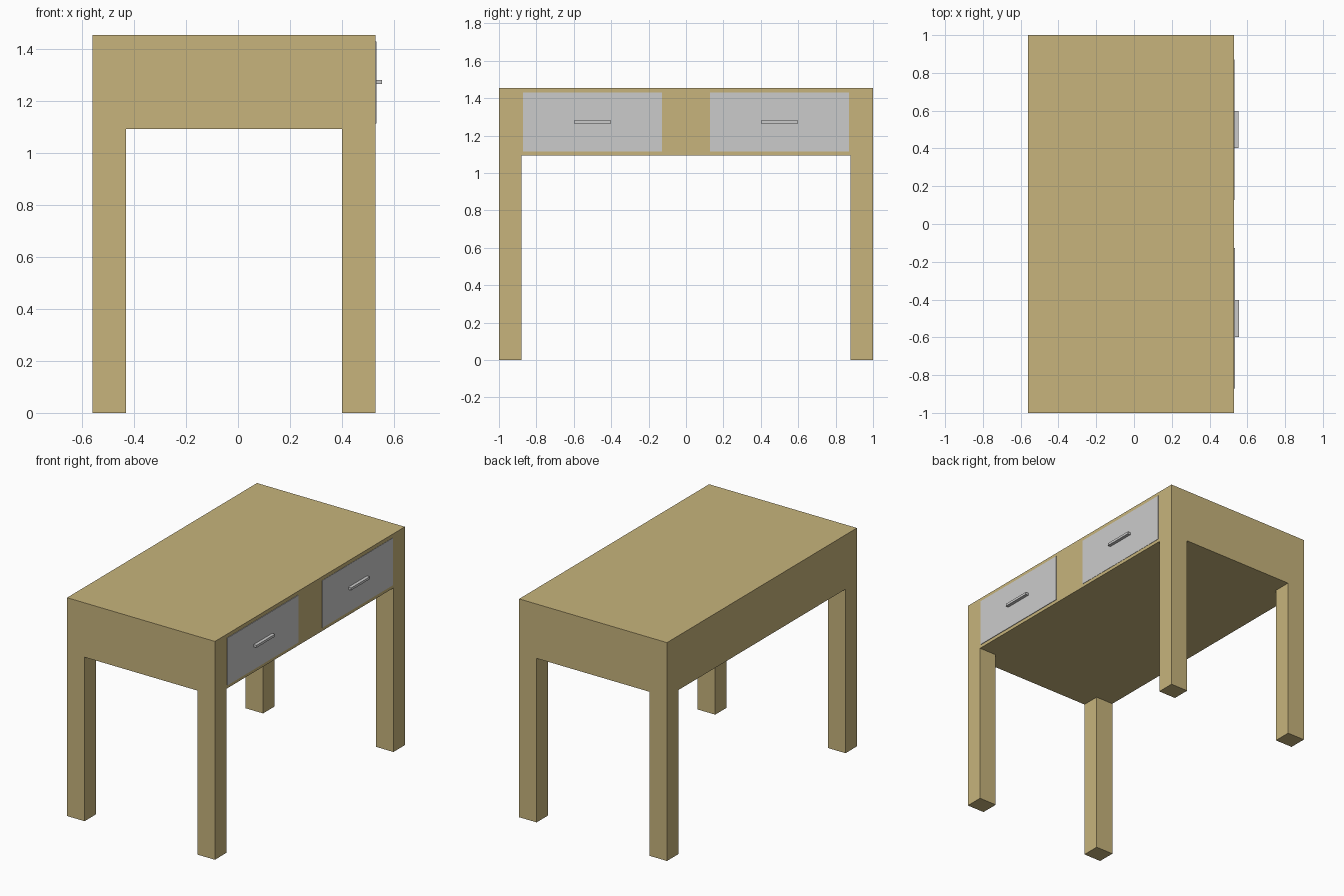
import bpy, bmesh
from mathutils import Vector, Matrix

if "Cube" in bpy.data.objects:
    bpy.data.objects.remove(bpy.data.objects["Cube"])

X0, X1, Y = -0.56, 0.53, 1.0
Z0, Z1 = 1.093, 1.455
LEG_X, LEG_Y = 0.129, 0.12

wood = bpy.data.materials.new("wood")
wood.diffuse_color = (0.57, 0.455, 0.2, 1)
wood.use_nodes = True
wood.node_tree.nodes["Principled BSDF"].inputs["Base Color"].default_value = wood.diffuse_color


def box_mesh(bm, lo, hi):
    lo, hi = Vector(lo), Vector(hi)
    bmesh.ops.create_cube(bm, size=1, matrix=Matrix.Translation((lo + hi) / 2)
                          @ Matrix.Diagonal((*(hi - lo), 1)))


def finish(bm, name, mat=None):
    mesh = bpy.data.meshes.new(name)
    bm.to_mesh(mesh)
    bm.free()
    ob = bpy.data.objects.new(name, mesh)
    bpy.context.collection.objects.link(ob)
    if mat:
        mesh.materials.append(mat)
    return ob


def box(name, lo, hi):
    bm = bmesh.new()
    box_mesh(bm, lo, hi)
    return finish(bm, name)


# Desk body: one slab, corners of the underside drawn down into legs
bm = bmesh.new()
box_mesh(bm, (X0, -Y, Z0), (X1, Y, Z1))
for co, no in (((X0 + LEG_X, 0, 0), (1, 0, 0)), ((X1 - LEG_X, 0, 0), (1, 0, 0)),
               ((0, LEG_Y - Y, 0), (0, 1, 0)), ((0, Y - LEG_Y, 0), (0, 1, 0))):
    bmesh.ops.bisect_plane(bm, geom=bm.verts[:] + bm.edges[:] + bm.faces[:],
                           plane_co=co, plane_no=no)
bm.normal_update()
corners = []
for f in bm.faces:
    c = f.calc_center_median()
    if f.normal.z < -0.9 and abs(c.y) > Y - LEG_Y and not X0 + LEG_X < c.x < X1 - LEG_X:
        corners.append(f)
for f in corners:
    ext = bmesh.ops.extrude_discrete_faces(bm, faces=[f])["faces"][0]
    for v in ext.verts:
        v.co.z = 0
bmesh.ops.recalc_face_normals(bm, faces=bm.faces[:])
finish(bm, "desk_frame", wood)

# Drawer fronts and bar handles; the left drawer sits slightly further out
for name, yc, out in (("left", -0.5, 0.004), ("right", 0.5, 0.002)):
    front = X1 + out
    box(name + "_drawer_front", (X1 - 0.02, yc - 0.372, 1.115), (front, yc + 0.372, 1.43))
    box(name + "_drawer_handle", (X1 - 0.01, yc - 0.098, 1.266), (front + 0.021, yc + 0.098, 1.282))
